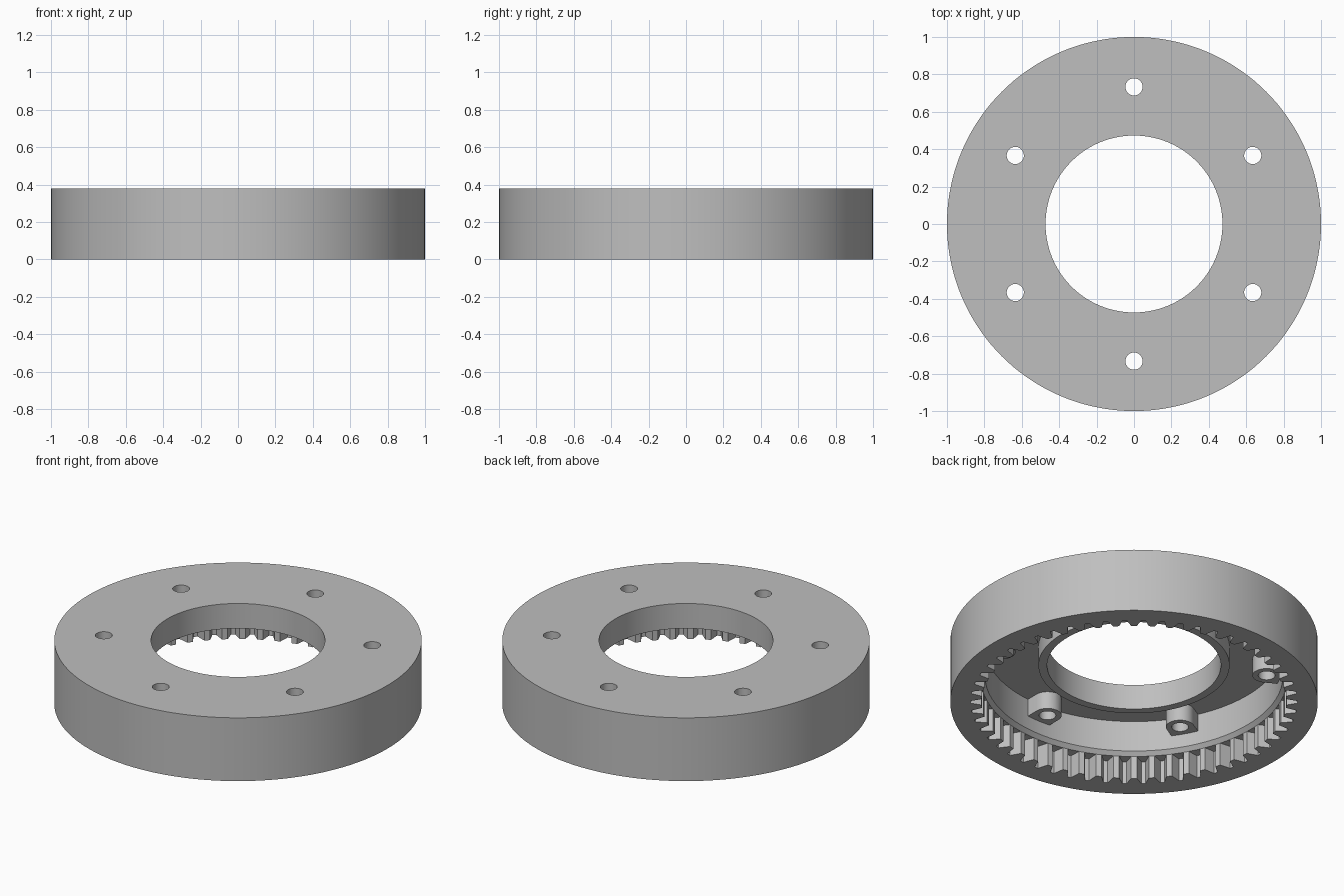
import bpy, bmesh
from math import pi, cos, sin
from mathutils import Matrix, Vector

cube = bpy.data.objects.get("Cube")
if cube:
    bpy.data.objects.remove(cube, do_unlink=True)

SEGMENTS = 144
TEETH = 54
GEAR_TOP, FLOOR, TOP = 0.137, 0.345, 0.38
TIP_R, ROOT_R, WALL_R = 0.83, 0.89, 0.81
BOLT_R = 0.733

grey = bpy.data.materials.new("plain grey")
grey.use_nodes = True
grey.diffuse_color = (0.52, 0.52, 0.52, 1)
grey.node_tree.nodes["Principled BSDF"].inputs["Base Color"].default_value = (0.52, 0.52, 0.52, 1)


def finish(name, bm):
    bmesh.ops.recalc_face_normals(bm, faces=bm.faces)
    mesh = bpy.data.meshes.new(name)
    bm.to_mesh(mesh)
    bm.free()
    mesh.materials.append(grey)
    obj = bpy.data.objects.new(name, mesh)
    bpy.context.collection.objects.link(obj)
    return obj


def lathe(name, profile):
    """Revolve a closed (radius, height) outline around z."""
    bm = bmesh.new()
    rings = []
    for i in range(SEGMENTS):
        a = 2 * pi * i / SEGMENTS
        rings.append([bm.verts.new((r * cos(a), r * sin(a), z)) for r, z in profile])
    for i, ring in enumerate(rings):
        following = rings[(i + 1) % SEGMENTS]
        for j in range(len(profile)):
            k = (j + 1) % len(profile)
            bm.faces.new((ring[j], following[j], following[k], ring[k]))
    return finish(name, bm)


def prism(bm, outline, low, high):
    """Extrude a flat outline between two heights."""
    bottom = bm.faces.new([bm.verts.new((x, y, low)) for x, y in outline])
    moved = bmesh.ops.extrude_face_region(bm, geom=[bottom])["geom"]
    verts = [v for v in moved if isinstance(v, bmesh.types.BMVert)]
    bmesh.ops.translate(bm, verts=verts, vec=(0, 0, high - low))


def polar(r, a):
    return (r * cos(a), r * sin(a))


def combine(target, tool, operation):
    mod = target.modifiers.new(operation.lower(), "BOOLEAN")
    mod.object, mod.operation, mod.solver = tool, operation, "EXACT"
    bpy.context.view_layer.objects.active = target
    bpy.ops.object.modifier_apply(modifier=mod.name)
    bpy.data.objects.remove(tool, do_unlink=True)


# Housing: outer rim, top plate, inner wall with bevelled shoulder, centre collar
housing = lathe("gear_housing", [
    (1, 0), (1, TOP), (0.473, TOP), (0.473, 0.23), (0.52, 0.23), (0.52, FLOOR),
    (WALL_R, FLOOR), (WALL_R, 0.16), (TIP_R, GEAR_TOP), (TIP_R, 0)])

# Internal gear teeth, left standing between tapered gaps
bm = bmesh.new()
pitch = 2 * pi / TEETH
outline = []
for i in range(TEETH):
    a = i * pitch
    outline += [polar(TIP_R - 0.01, a - 0.38 * pitch), polar(ROOT_R, a - 0.11 * pitch),
                polar(ROOT_R, a + 0.11 * pitch), polar(TIP_R - 0.01, a + 0.38 * pitch)]
prism(bm, outline, -0.1, GEAR_TOP)
combine(housing, finish("tooth_cutter", bm), "DIFFERENCE")

# Six screw bosses joined to the inner wall, each with a through hole
bosses, holes = bmesh.new(), bmesh.new()
for i in range(6):
    a = pi / 6 + i * pi / 3
    turn = Matrix.Rotation(a, 2)
    arc = [(BOLT_R + 0.077 * cos(t), 0.077 * sin(t))
           for t in [pi / 2 + pi * k / 16 for k in range(17)]]
    d_shape = arc + [(0.84, -0.077), (0.84, 0.077)]
    prism(bosses, [turn @ Vector(p) for p in d_shape], 0.24, FLOOR + 0.015)
    circle = [(BOLT_R + 0.046 * cos(t), 0.046 * sin(t))
              for t in [2 * pi * k / 32 for k in range(32)]]
    prism(holes, [turn @ Vector(p) for p in circle], 0.1, TOP + 0.1)
combine(housing, finish("screw_bosses", bosses), "UNION")
combine(housing, finish("screw_holes", holes), "DIFFERENCE")

bpy.ops.object.select_all(action="DESELECT")
housing.select_set(True)
bpy.context.view_layer.objects.active = housing
bpy.ops.object.shade_smooth_by_angle(angle=pi / 9)
